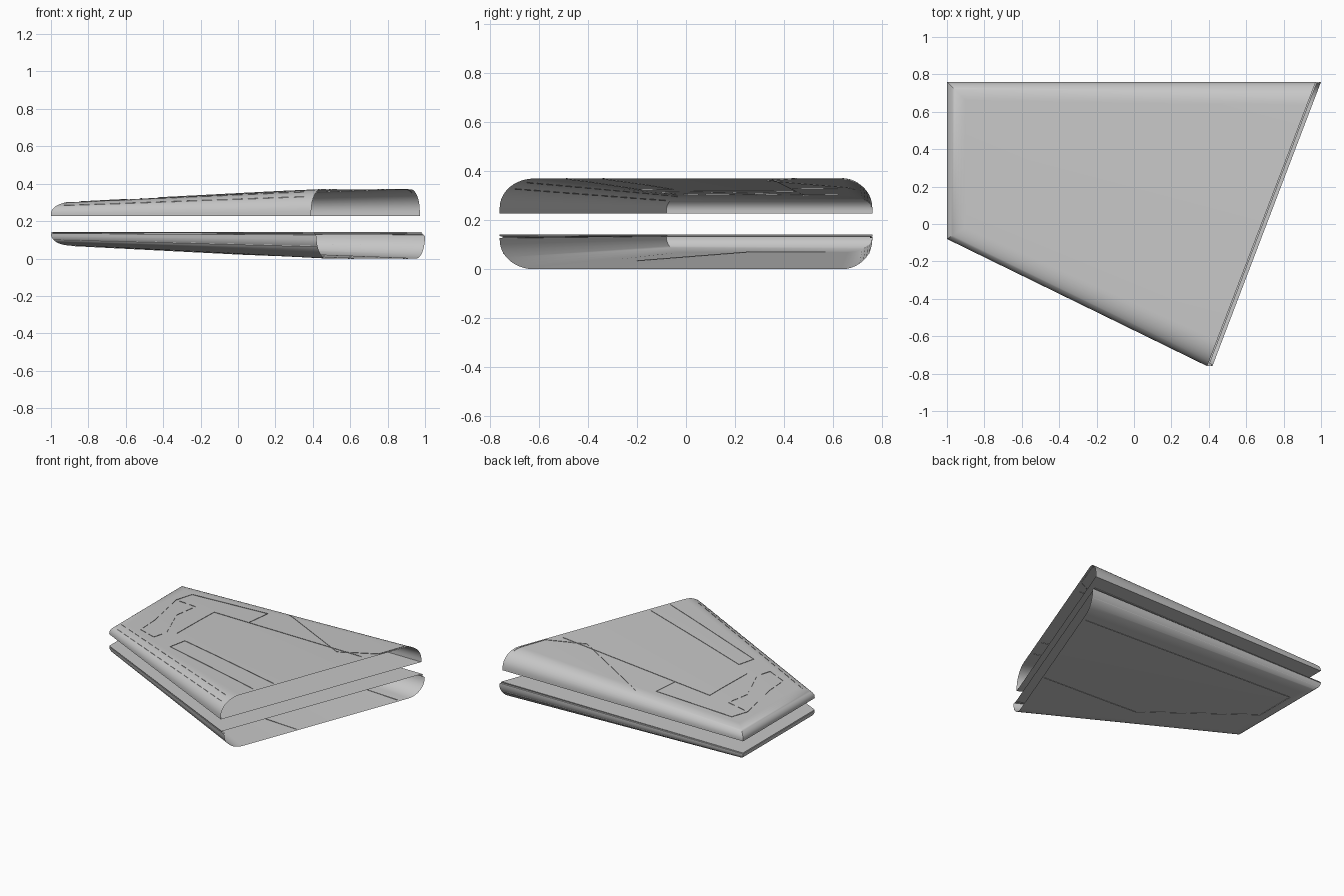
import bpy, bmesh, math
from mathutils import Vector
from mathutils.bvhtree import BVHTree

cube = bpy.data.objects.get("Cube")
if cube:
    bpy.data.objects.remove(cube)

GREY = bpy.data.materials.new("hull_grey")
GREY.use_nodes = True
GREY.diffuse_color = (0.57, 0.57, 0.57, 1)
GREY.node_tree.nodes["Principled BSDF"].inputs["Base Color"].default_value = GREY.diffuse_color
ROOT_SLOPE, EDGE_SLOPE = 0.382, -0.479


def add_object(name, bm, smooth=False):
    mesh = bpy.data.meshes.new(name)
    bm.to_mesh(mesh)
    ob = bpy.data.objects.new(name, mesh)
    bpy.context.collection.objects.link(ob)
    mesh.materials.append(GREY)
    if smooth:
        bpy.ops.object.select_all(action="DESELECT")
        ob.select_set(True)
        bpy.context.view_layer.objects.active = ob
        bpy.ops.object.shade_smooth_by_angle(angle=math.radians(32))


def ring(inset, rise, base, sign, root_x):
    """Open outline, root front -> tip front -> tip back -> root back."""
    ri, ti = 0.14 * inset, 0.10 * inset
    zr, zt = base + sign * 0.142 * rise, base + sign * 0.072 * rise
    front_x = root_x - ROOT_SLOPE * 1.52
    return [Vector((front_x + ROOT_SLOPE * ri, -0.76 + ri, zr)),
            Vector((-1 + ti, -0.08 + EDGE_SLOPE * ti + 1.1 * ti, zt)),
            Vector((-1 + ti, 0.76 - ti, zt)),
            Vector((root_x - ROOT_SLOPE * ri * 0.9, 0.76 - ri * 0.9, zr))]


# Rounded edge profile: short wall, then a quarter ellipse
STEPS = 10
CURVE = [(1 - math.cos(a), 0.16 + 0.84 * math.sin(a))
         for a in (math.pi / 2 * i / STEPS for i in range(STEPS + 1))]


def shell(name, profile, base, sign, root_x, root_flare):
    """Hollow skin with rounded front, back and tip; the root end stays open."""
    bm = bmesh.new()
    rings = [[bm.verts.new(p) for p in
              ring(i, h, base, sign, root_x + root_flare * min(h / 0.16, 1))]
             for i, h in profile]
    for lo, hi in zip(rings, rings[1:]):
        for k in range(3):
            bm.faces.new((lo[k], lo[k + 1], hi[k + 1], hi[k]))
    bm.faces.new(rings[0])
    bm.faces.new(rings[-1])
    bmesh.ops.recalc_face_normals(bm, faces=bm.faces)
    # Open shells can be recalculated inside out, so check the outer skin
    outer = max(bm.faces, key=lambda f: sign * f.calc_center_median().z)
    if outer.normal.z * sign < 0:
        bmesh.ops.reverse_faces(bm, faces=bm.faces)
    tree = BVHTree.FromBMesh(bm)
    add_object(name, bm, True)
    bm.free()
    return tree


def seam(name, tree, points, sign, closed=False, dashed=False):
    """Thin upright wall that follows the skin along a path."""
    bm = bmesh.new()
    pts = [Vector((x, y, 0)) for x, y in points]
    if closed:
        pts.append(pts[0])
    for a, b in zip(pts, pts[1:]):
        n = max(2, int((b - a).length / 0.03))
        row = []
        for i in range(n + 1):
            p = a.lerp(b, i / n)
            hit = tree.ray_cast(Vector((p.x, p.y, sign * 2)), Vector((0, 0, -sign)))[0]
            row.append(hit and [bm.verts.new(hit + Vector((0, 0, d)))
                                for d in (-0.003, 0.003)])
        for i, (u, v) in enumerate(zip(row, row[1:])):
            if u and v and not (dashed and i % 3 == 2):
                bm.faces.new((u[0], v[0], v[1], u[1]))
    add_object(name, bm)
    bm.free()


def rim_line(name, inset, rise, base, sign, root_x):
    """Narrow band round the rim, just outside the skin."""
    bm = bmesh.new()
    lo = ring(inset - 0.01, rise - 0.015, base, sign, root_x)
    hi = ring(inset - 0.01, rise + 0.015, base, sign, root_x)
    lo, hi = ([bm.verts.new(p) for p in r] for r in (lo, hi))
    for k in range(3):
        bm.faces.new((lo[k], lo[k + 1], hi[k + 1], hi[k]))
    add_object(name, bm)
    bm.free()


# Upper shell
top = shell("upper_shell", [(0, 0)] + CURVE, 0.228, 1, 0.972, 0)
rim_line("upper_rim_seam", 0, 0.10, 0.228, 1, 0.972)

# Lower shell with a stepped lip below its flat deck
lip = [(0, 0), (0, 0.05), (0.08, 0.06), (0.08, 0.10), (0, 0.11)]
bottom = shell("lower_shell", lip + CURVE, 0.142, -1, 0.98, 0.02)
rim_line("lower_edge_seam", CURVE[3][0], CURVE[3][1], 0.142, -1, 1.0)

# Panel lines on the upper skin
seam("main_panel", top, [(0.77, 0.35), (-0.51, 0.45), (-0.52, 0.03)], 1)
seam("front_panel", top, [(0.53, -0.34), (-0.40, -0.05), (-0.43, -0.18), (0.47, -0.49)], 1)
seam("back_edge_seam", top, [(-0.85, 0.49), (-0.81, 0.62), (-0.19, 0.62), (-0.21, 0.43)], 1)
seam("root_panel", top, [(0.93, 0.70), (0.84, 0.45), (0.58, 0.33), (-0.07, 0.69)], 1)
seam("tip_panel", top, [(-0.77, -0.04), (-0.62, -0.10), (-0.59, 0.01), (-0.70, 0.28),
                        (-0.67, 0.46), (-0.85, 0.49), (-0.81, 0.29), (-0.78, 0.14)],
     1, True, True)
for offset in (0.03, 0.08):
    seam("front_edge_seam", top, [(-0.93, -0.114 + offset), (0.38, -0.741 + offset)],
         1, False, True)

# Panel lines on the lower skin
seam("belly_panel", bottom, [(0.91, 0.57), (-0.89, 0.57), (-0.89, 0.26),
                             (-0.18, -0.20), (0.62, -0.20)], -1)
